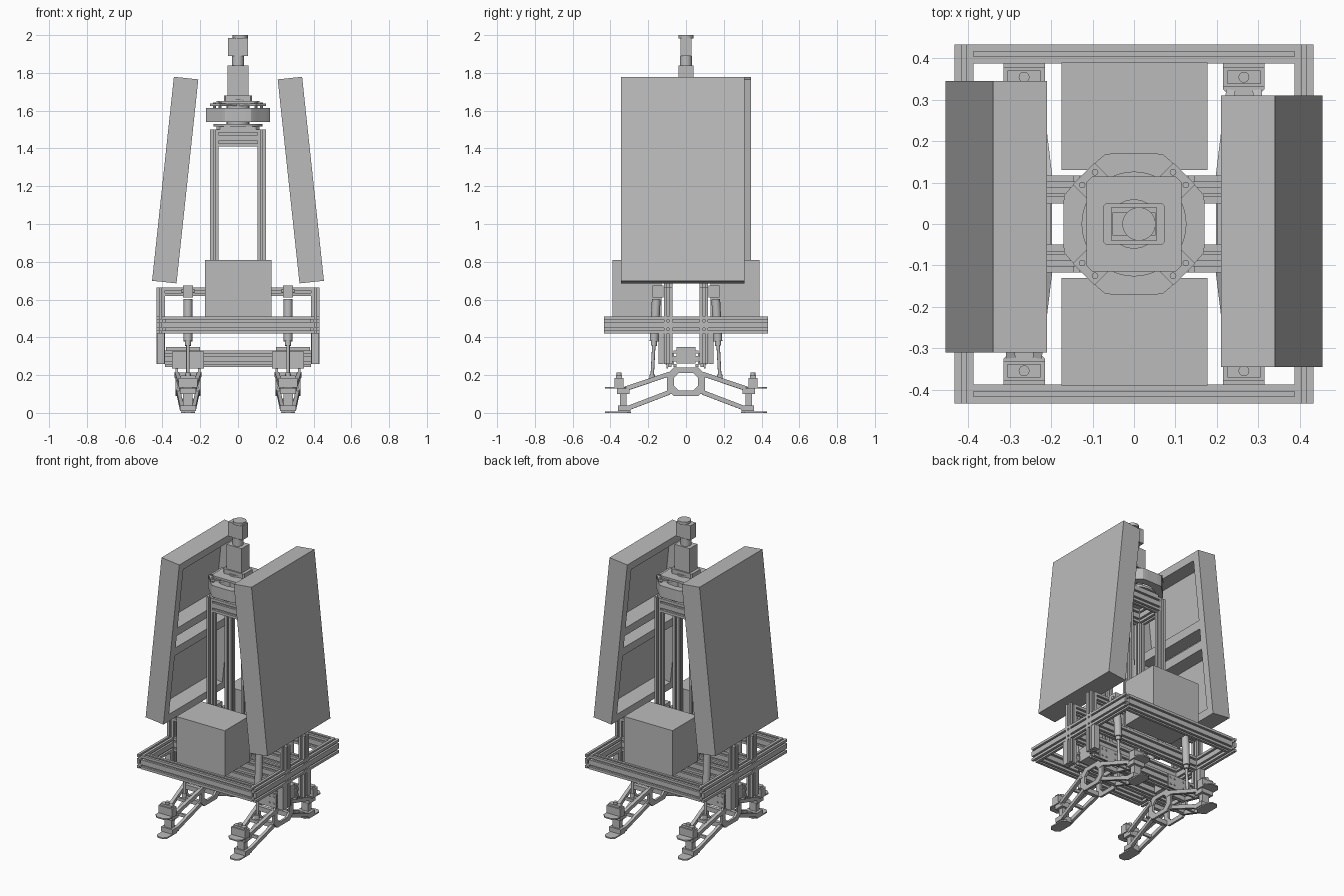
import bpy, bmesh, math
from mathutils import Vector, Matrix

cube = bpy.data.objects.get("Cube")
if cube:
    bpy.data.objects.remove(cube)

grey = bpy.data.materials.new("plain grey")
grey.use_nodes = True
grey.diffuse_color = (0.5, 0.5, 0.5, 1)
grey.node_tree.nodes["Principled BSDF"].inputs["Base Color"].default_value = (0.5, 0.5, 0.5, 1)


def finish(name, bm, smooth=False, matrix=Matrix()):
    bmesh.ops.recalc_face_normals(bm, faces=bm.faces)
    mesh = bpy.data.meshes.new(name)
    bm.to_mesh(mesh)
    bm.free()
    mesh.materials.append(grey)
    ob = bpy.data.objects.new(name, mesh)
    bpy.context.collection.objects.link(ob)
    ob.matrix_world = matrix
    if smooth:
        bpy.ops.object.select_all(action='DESELECT')
        ob.select_set(True)
        bpy.context.view_layer.objects.active = ob
        bpy.ops.object.shade_smooth_by_angle(angle=math.radians(35))
    return ob


def prism(name, outline, a, b, hole=None, smooth=False):
    """Extrude a 2D outline from a to b, optionally with a matching hole."""
    a, b = Vector(a), Vector(b)
    d = (b - a).normalized()
    ref = Vector((0, 1, 0)) if abs(d.z) > 0.9 else Vector((0, 0, 1))
    u = ref.cross(d).normalized()
    v = d.cross(u)
    bm = bmesh.new()
    n = len(outline)

    def loop(points, base):
        return [bm.verts.new(base + u * p + v * q) for p, q in points]

    def bridge(l, m):
        for i in range(n):
            j = (i + 1) % n
            bm.faces.new((l[i], l[j], m[j], m[i]))

    lo, hi = loop(outline, a), loop(outline, b)
    bridge(lo, hi)
    if hole:
        hlo, hhi = loop(hole, a), loop(hole, b)
        bridge(hlo, hhi)
        bridge(lo, hlo)
        bridge(hi, hhi)
    else:
        bm.faces.new(lo)
        bm.faces.new(hi)
    return finish(name, bm, smooth)


def rect(w, h):
    return [(-w / 2, -h / 2), (w / 2, -h / 2), (w / 2, h / 2), (-w / 2, h / 2)]


def chamfered(w, h, c):
    w, h = w / 2, h / 2
    return [(-w + c, -h), (w - c, -h), (w, -h + c), (w, h - c),
            (w - c, h), (-w + c, h), (-w, h - c), (-w, -h + c)]


def circle(r, n=32, wave=0, lobes=8):
    out = []
    for i in range(n):
        t = math.tau * i / n
        k = r - wave * abs(math.cos(lobes / 2 * t))
        out.append((k * math.cos(t), k * math.sin(t)))
    return out


def box(name, x, y, z):
    bm = bmesh.new()
    bmesh.ops.create_cube(bm, size=1)
    for vert in bm.verts:
        for i, (lo, hi) in enumerate((x, y, z)):
            vert.co[i] = lo if vert.co[i] < 0 else hi
    return finish(name, bm)


def tube(name, r, a, b, n=20):
    return prism(name, circle(r, n), a, b, smooth=True)


# Slotted rail section, one side turned four times
W = 0.045
slot = [(W / 2, -.006), (W / 2 - .013, -.006), (W / 2 - .013, .006), (W / 2, .006), (W / 2, W / 2)]
section = []
for k in range(4):
    c, s = round(math.cos(k * math.pi / 2)), round(math.sin(k * math.pi / 2))
    section += [(p * c - q * s, p * s + q * c) for p, q in slot]


def rail(name, a, b):
    return prism(name, section, a, b)


# Chassis ring and cross rails
for s in (-1, 1):
    for z in (.4425, .4875):
        rail("side_rail", (s * .41, -.433, z), (s * .41, .433, z))
        rail("end_rail", (-.387, s * .41, z), (.387, s * .41, z))
        rail("cross_rail", (-.387, s * .095, z), (.387, s * .095, z))
    for z in (.265, .308):
        rail("lower_rail", (-.387, s * .072, z), (.387, s * .072, z))
    # Equipment boxes front and back
    box("equipment_box", (-.175, .177), sorted((s * .39, s * .13)), (.51, .81))
    rail("upper_rail", (-.387, s * .095, .642), (.387, s * .095, .642))
    for t in (-1, 1):
        rail("side_post", (s * .41, t * .095, .26), (s * .41, t * .095, .665))
        box("post_clamp", sorted((s * .39, s * .43)), sorted((t * .118, t * .145)), (.26, .42))
        # Central mast
        rail("mast_post", (s * .125, t * .095, .5), (s * .125, t * .095, 1.5))
    for z in (1.4325, 1.4775):
        rail("mast_cross_rail", (-.103, s * .095, z), (.103, s * .095, z))
        rail("mast_side_rail", (s * .125, -.073, z), (s * .125, .073, z))
    box("lower_spacer", sorted((s * .2, s * .38)), (-.05, .05), (.262, .35))

# Turntable
prism("mast_cap", chamfered(.23, .23, .02), (0, 0, 1.5), (0, 0, 1.515))
tube("lower_disc", .13, (0, 0, 1.515), (0, 0, 1.53), 40)
prism("turntable_ring", circle(.182, 96, .012), (0, 0, 1.54), (0, 0, 1.615), hole=circle(.125, 96))
tube("turntable_hub", .06, (0, 0, 1.52), (0, 0, 1.66))
for k in range(4):
    t = math.pi / 4 + k * math.pi / 2
    d = Vector((math.cos(t), math.sin(t), 0))
    prism("turntable_arm", rect(.075, .012), d * .03 + Vector((0, 0, 1.632)), d * .172 + Vector((0, 0, 1.632)))
    prism("turntable_spoke", rect(.05, .07), d * .03 + Vector((0, 0, 1.577)), d * .14 + Vector((0, 0, 1.577)))
    for w in (-.022, .022):
        p = d * .155 + Vector((-d.y, d.x, 0)) * w
        tube("clamp_bolt", .008, p + Vector((0, 0, 1.61)), p + Vector((0, 0, 1.644)), 10)
prism("top_plate", chamfered(.23, .23, .015), (0, 0, 1.636), (0, 0, 1.65))

# Drive unit above the turntable
prism("motor_flange", chamfered(.15, .1, .008), (0, 0, 1.65), (0, 0, 1.68))
box("gearbox", (-.055, .055), (-.04, .04), (1.68, 1.84))
tube("motor_neck", .032, (0, 0, 1.84), (0, 0, 1.89))
box("motor_body", (-.052, .052), (-.028, .028), (1.89, 1.985))
tube("motor_cap", .04, (.012, 0, 1.982), (.012, 0, 2.0), 32)


# Tilted side panels with open pockets on the inner face
def panel(turn):
    m = (Matrix.Rotation(turn, 4, 'Z') @ Matrix.Translation((-.3325, .0175, 1.2325))
         @ Matrix.Rotation(math.radians(6.1), 4, 'Y'))
    t, w, h, e = .065, .327, .543, .05

    def part(name, x, y, z):
        box(name, x, y, z).matrix_world = m
    part("panel_skin", (-t, -t + .025), (-w, w), (-h, h))
    for s in (-1, 1):
        part("panel_end", (-t + .025, t), (-w, w), sorted((s * h, s * (h - e))))
        part("panel_edge", (-t + .025, t), sorted((s * w, s * (w - e))), (-h + e, h - e))
        part("panel_bar", (-t + .025, t), (-w + e, w - e), sorted((s * .04, s * .095)))


panel(0)
panel(math.pi)


# Suspension: one module per side, mirrored front to back
def strut(name, r, a, b, lo, hi):
    a, b = Vector(a), Vector(b)
    tube(name, r, a.lerp(b, lo), a.lerp(b, hi), 16)


for cx in (-.265, .265):
    for w in (-.06, .06):
        prism("hub_plate", chamfered(.2, .15, .035), (cx + w - .007, 0, .165), (cx + w + .007, 0, .165),
              hole=chamfered(.125, .095, .025))
    for s in (-1, 1):
        def at(x, y, z):
            return (cx + x, s * y, z)

        def block(name, w, y0, y1, z0, z1):
            box(name, (cx - w, cx + w), sorted((s * y0, s * y1)), (z0, z1))

        # Bolted bracket on the lower rail
        block("rail_bracket", .085, .095, .103, .235, .325)
        for bx in (-.065, -.035, .035, .065):
            for bz in (.262, .305):
                tube("bracket_bolt", .007, at(bx, .1, bz), at(bx, .108, bz), 10)
        block("hub_block_upper", .07, .075, .1, .185, .215)
        block("hub_block_lower", .06, .075, .1, .1, .13)
        # Control arms
        for w in (-1, 1):
            prism("upper_arm", rect(.022, .024), at(w * .06, .09, .205), at(w * .032, .32, .128))
            prism("lower_arm", rect(.02, .024), at(w * .05, .09, .108), at(w * .032, .31, .024))
        prism("upper_arm_brace", rect(.014, .02), at(-.045, .2, .167), at(.045, .2, .167))
        prism("lower_arm_brace", rect(.014, .02), at(-.04, .2, .066), at(.04, .2, .066))
        # Upright, foot and steering actuator
        block("upright", .025, .315, .35, .01, .135)
        block("upright_top", .042, .3, .365, .1, .128)
        block("upright_bottom", .042, .295, .36, .01, .04)
        prism("foot_plate", chamfered(.075, .14, .02), at(0, .36, 0), at(0, .36, .008))
        prism("steering_plate", chamfered(.1, .13, .025), at(0, .365, .128), at(0, .365, .136))
        block("actuator_body", .05, .33, .378, .136, .185)
        block("actuator_cap", .04, .338, .37, .185, .198)
        tube("actuator_shaft", .013, at(0, .354, .195), at(0, .354, .213), 16)
        # Shock absorber
        lo, hi = at(0, .18, .175), at(0, .155, .65)
        strut("shock_rod", .009, lo, hi, 0, .5)
        strut("shock_sleeve", .016, lo, hi, .38, .8)
        strut("shock_body", .023, lo, hi, .43, .9)
        strut("shock_foot", .015, lo, hi, 0, .06)
        block("shock_mount", .027, .118, .178, .61, .675)
        tube("shock_pin", .011, at(-.034, .155, .645), at(.034, .155, .645), 14)
